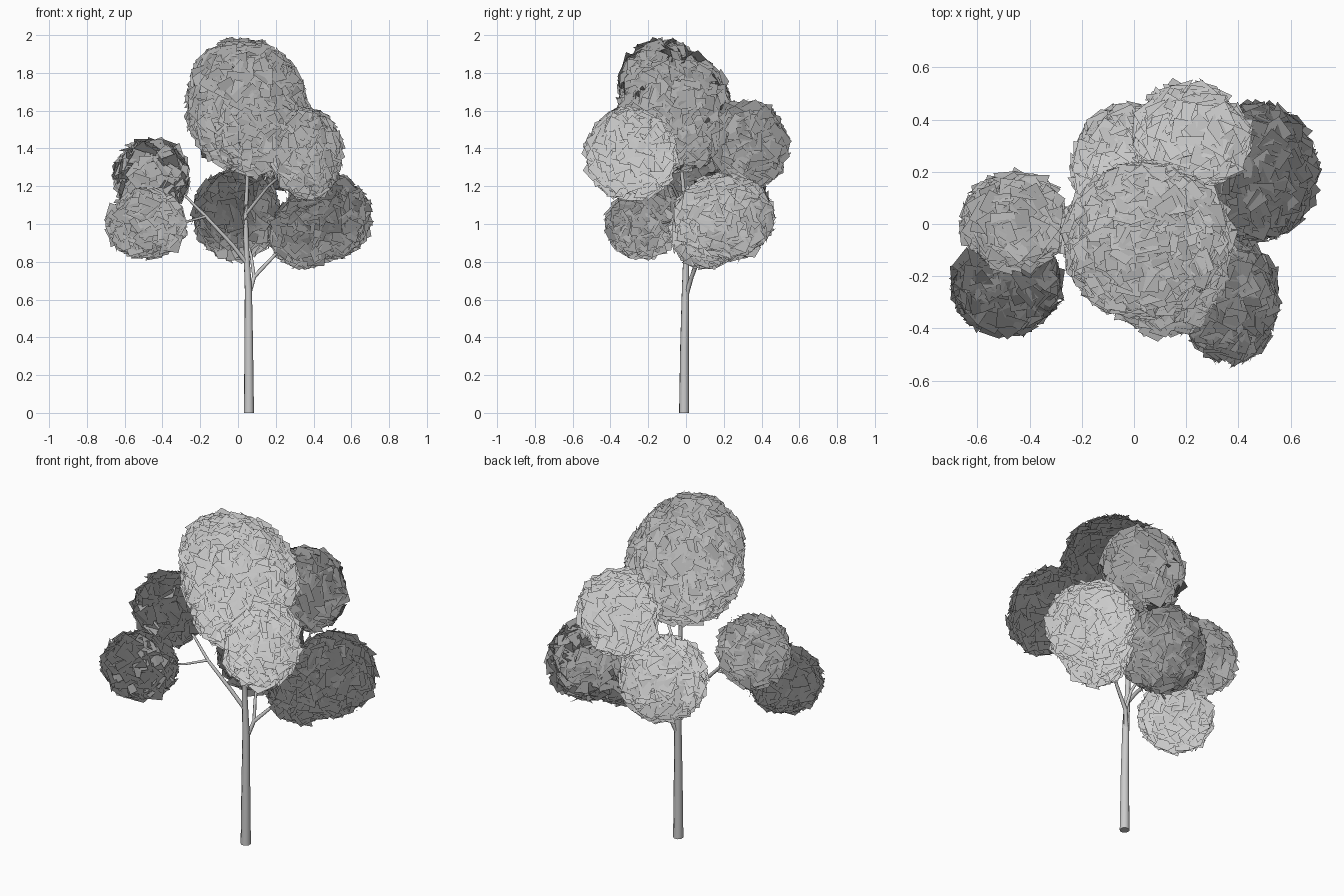
import bpy, math, random
from mathutils import Vector, Matrix

if "Cube" in bpy.data.objects:
    bpy.data.objects.remove(bpy.data.objects["Cube"])

random.seed(7)
CROWN = Vector((0.05, 0.0, 0.93))      # leaf shading radiates from here
GOLDEN = math.pi * (3 - math.sqrt(5))


def inside(p, lobe):
    """True when a point lies well within an ellipsoid lobe."""
    c, r = lobe
    return sum(((p[i] - c[i]) / r[i]) ** 2 for i in range(3)) < 0.85


def leaf_cluster(name, lobes, size=0.085, overlap=4.5):
    """Shell of overlapping tilted square leaf cards around one or more (center, radii) lobes."""
    verts, faces, normals = [], [], []
    middle = sum((Vector(c) for c, _ in lobes), Vector()) / len(lobes)
    for lobe in lobes:
        c, (a, b, d) = Vector(lobe[0]), lobe[1]
        area = 4 * math.pi * (((a*b)**1.6 + (a*d)**1.6 + (b*d)**1.6) / 3) ** (1 / 1.6)
        count = int(overlap * area / size ** 2)
        for i in range(count):
            z = 1 - 2 * (i + 0.5) / count
            ang = i * GOLDEN + random.uniform(-0.2, 0.2)
            r = math.sqrt(1 - z * z)
            u = Vector((r * math.cos(ang), r * math.sin(ang), z))
            p = c + Vector((u.x * a, u.y * b, u.z * d)) * random.uniform(0.95, 1.02)
            if any(inside(p, other) for other in lobes if other is not lobe):
                continue
            n = Vector((u.x / a, u.y / b, u.z / d)).normalized()
            n = (n + Vector([random.uniform(-0.45, 0.45) for _ in range(3)])).normalized()
            rot = n.to_track_quat('Z', 'Y').to_matrix() @ Matrix.Rotation(random.uniform(0, 6.28), 3, 'Z')
            h = size * random.uniform(0.42, 0.58)
            quad = [p + rot @ Vector((sx * h, sy * h, 0)) for sx, sy in ((-1, -1), (1, -1), (1, 1), (-1, 1))]
            out = ((p - CROWN) * 0.4 + (middle - CROWN) * 0.6).normalized()
            if n.dot(out) < 0:
                quad.reverse()
            out = (out + Vector([random.uniform(-0.15, 0.15) for _ in range(3)])).normalized()
            k = len(verts)
            verts += quad
            faces.append((k, k + 1, k + 2, k + 3))
            normals += [out] * 4
    me = bpy.data.meshes.new(name)
    me.from_pydata(verts, [], faces)
    me.update()
    me.shade_smooth()
    me.normals_split_custom_set_from_vertices(normals)
    bpy.context.collection.objects.link(bpy.data.objects.new(name, me))


def limb(name, points):
    """Tapered eight-sided tube; points are (x, y, z, radius)."""
    cu = bpy.data.curves.new(name, 'CURVE')
    cu.dimensions = '3D'
    cu.bevel_depth = 1.0
    cu.bevel_resolution = 2
    cu.use_fill_caps = True
    sp = cu.splines.new('POLY')
    sp.points.add(len(points) - 1)
    for pt, (x, y, z, r) in zip(sp.points, points):
        pt.co = (x, y, z, 1)
        pt.radius = r
    sp.use_smooth = True
    ob = bpy.data.objects.new(name, cu)
    bpy.context.collection.objects.link(ob)
    bpy.ops.object.select_all(action='DESELECT')
    ob.select_set(True)
    bpy.context.view_layer.objects.active = ob
    bpy.ops.object.convert(target='MESH')


# Trunk and branches
limb("trunk", [(0.058, -0.01, 0, 0.028), (0.057, -0.008, 0.35, 0.024), (0.055, -0.003, 0.65, 0.02),
               (0.046, 0, 0.82, 0.016), (0.04, 0, 1.05, 0.012), (0.05, -0.02, 1.25, 0.01),
               (0.05, -0.05, 1.5, 0.007)])
limb("left_branch", [(0.048, 0, 0.79, 0.012), (-0.03, -0.02, 0.89, 0.011), (-0.17, -0.04, 1.04, 0.009),
                     (-0.27, -0.02, 1.14, 0.007), (-0.42, 0, 1.24, 0.005)])
limb("lower_left_twig", [(-0.17, -0.04, 1.04, 0.008), (-0.28, -0.1, 1.01, 0.006), (-0.45, -0.2, 1.0, 0.004)])
limb("right_branch", [(0.055, 0, 0.62, 0.013), (0.085, 0.03, 0.72, 0.011), (0.18, 0.07, 0.82, 0.009),
                      (0.27, 0.12, 0.92, 0.007), (0.4, 0.18, 1.0, 0.005)])
limb("back_branch", [(0.085, 0.03, 0.72, 0.01), (0.07, 0.06, 0.83, 0.008), (0.02, 0.18, 1.0, 0.005)])
limb("front_right_branch", [(0.04, 0, 1.05, 0.01), (0.16, -0.07, 1.2, 0.008), (0.33, -0.26, 1.35, 0.005)])
limb("back_right_branch", [(0.04, 0, 1.03, 0.009), (0.12, 0.12, 1.18, 0.007), (0.2, 0.3, 1.38, 0.005)])

# Leaf clusters
leaf_cluster("top_leaves", [((0.03, -0.13, 1.71), (0.27, 0.215, 0.26)),
                            ((0.05, -0.06, 1.6), (0.31, 0.285, 0.31)),
                            ((0.13, -0.17, 1.48), (0.25, 0.24, 0.215))])
leaf_cluster("front_right_leaves", [((0.365, -0.29, 1.37), (0.175, 0.23, 0.225))])
leaf_cluster("upper_left_leaves", [((-0.455, 0.01, 1.25), (0.19, 0.17, 0.19))])
leaf_cluster("lower_left_leaves", [((-0.485, -0.23, 1.0), (0.195, 0.18, 0.17))])
leaf_cluster("back_leaves", [((-0.005, 0.22, 1.05), (0.22, 0.225, 0.225))])
leaf_cluster("right_leaves", [((0.475, 0.2, 1.035), (0.21, 0.25, 0.215)),
                              ((0.35, 0.1, 0.955), (0.175, 0.17, 0.175))])
leaf_cluster("back_right_leaves", [((0.215, 0.33, 1.42), (0.21, 0.19, 0.22))], size=0.1)
